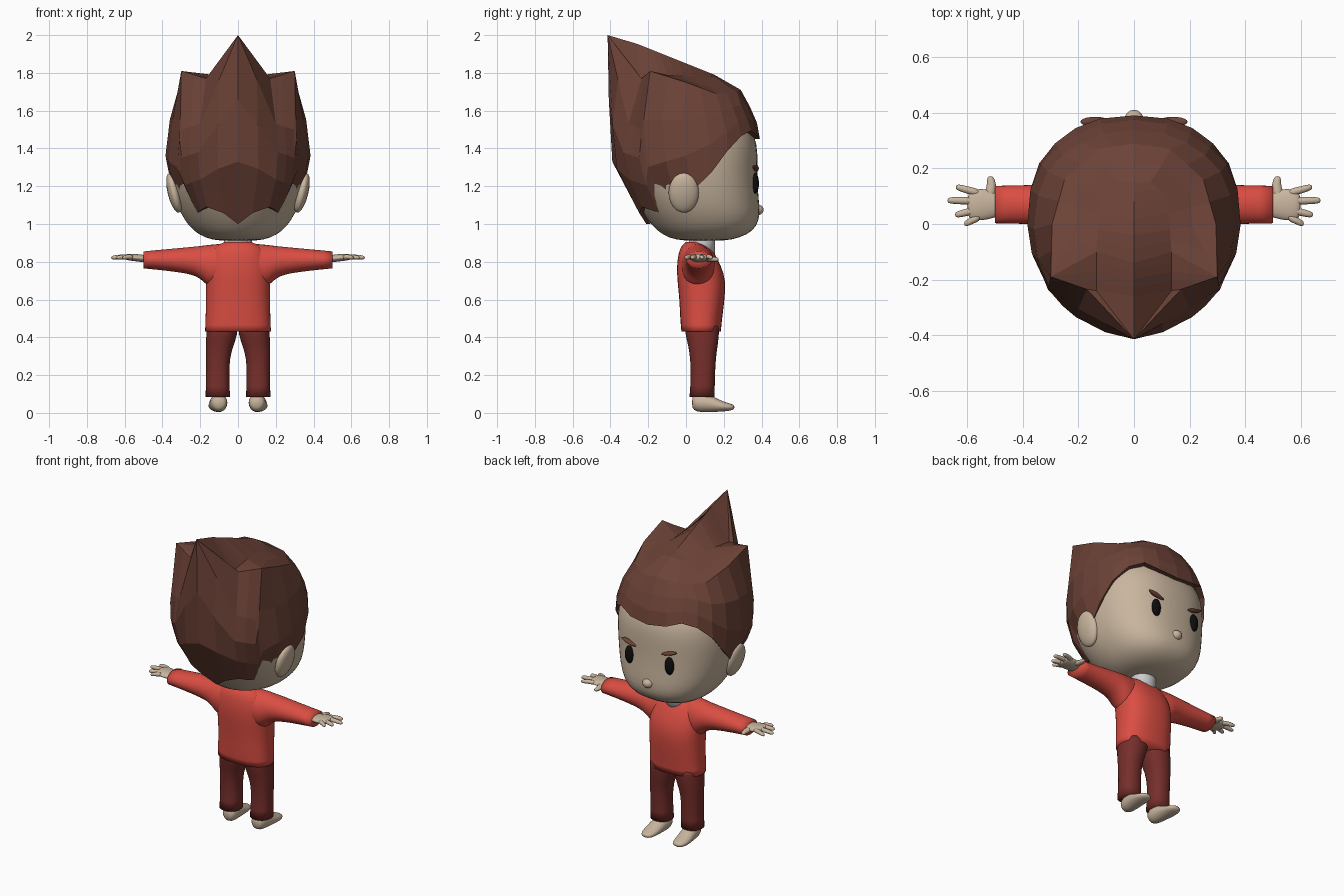
import bpy, bmesh
from math import sin, cos, pi, radians
from mathutils import Vector

if "Cube" in bpy.data.objects:
    bpy.data.objects.remove(bpy.data.objects["Cube"])


def material(name, r, g, b):
    m = bpy.data.materials.new(name)
    m.diffuse_color = (r, g, b, 1)
    m.use_nodes = True
    m.node_tree.nodes["Principled BSDF"].inputs["Base Color"].default_value = m.diffuse_color
    return m


SKIN = material("skin", .58, .46, .34)
HAIR = material("hair_brown", .15, .055, .038)
RED = material("sweater_red", .70, .075, .055)
DARK = material("trouser_red", .18, .028, .024)
BLACK = material("eye_black", .004, .004, .004)


def finish(name, bm, mat=None, mirror=False, sub=0, smooth=True):
    bmesh.ops.recalc_face_normals(bm, faces=bm.faces)
    me = bpy.data.meshes.new(name)
    bm.to_mesh(me)
    bm.free()
    ob = bpy.data.objects.new(name, me)
    bpy.context.collection.objects.link(ob)
    if mat:
        me.materials.append(mat)
    if mirror:
        ob.modifiers.new("mirror", "MIRROR").use_mirror_merge = False
    if sub:
        s = ob.modifiers.new("smooth", "SUBSURF")
        s.levels = s.render_levels = sub
    me.shade_smooth() if smooth else me.shade_flat()
    return ob


def loft(name, rings, mat=None, mirror=False, sub=1, crisp=False):
    """Skin a stack of closed rings; crisp keeps the end rims sharp."""
    bm = bmesh.new()
    vs = [[bm.verts.new(p) for p in r] for r in rings]
    n = len(vs[0])
    for a, b in zip(vs, vs[1:]):
        for i in range(n):
            bm.faces.new((a[i], a[(i + 1) % n], b[(i + 1) % n], b[i]))
    caps = [bm.faces.new(vs[0]), bm.faces.new(vs[-1])]
    if crisp:
        crease = bm.edges.layers.float.new("crease_edge")
        for f in caps:
            for e in f.edges:
                e[crease] = 1
    return finish(name, bm, mat, mirror, sub)


def spow(v, p):
    return (1 if v >= 0 else -1) * abs(v) ** (2 / p)


def tube(name, axis, sections, mat=None, mirror=True, n=16, p=2, crisp=False):
    """Sections along an axis: (position, u, v, radius u, radius v)."""
    rings = []
    for t, u, v, ru, rv in sections:
        ring = []
        for i in range(n):
            a = 2 * pi * i / n
            pu, pv = u + ru * spow(cos(a), p), v + rv * spow(sin(a), p)
            ring.append({"x": (t, pu, pv), "y": (pu, t, pv), "z": (pu, pv, t)}[axis])
        rings.append(ring)
    return loft(name, rings, mat, mirror, 1, crisp)


def blob(name, loc, scale, mat, rot_y=0.0, mirror=True):
    bm = bmesh.new()
    bmesh.ops.create_uvsphere(bm, u_segments=20, v_segments=12, radius=1)
    from mathutils import Matrix
    m = Matrix.Translation(loc) @ Matrix.Rotation(rot_y, 4, "Y") @ Matrix.Diagonal((*scale, 1))
    bm.transform(m)
    return finish(name, bm, mat, mirror)


def lookup(table, t):
    """Linear interpolation in rows whose first number is the key."""
    t = min(max(t, table[0][0]), table[-1][0])
    for a, b in zip(table, table[1:]):
        if t <= b[0]:
            k = (t - a[0]) / (b[0] - a[0])
            return [x + (y - x) * k for x, y in zip(a[1:], b[1:])]


def surface(profile, ang, z):
    """Point on an egg shape; profile rows are z, half width, front, back."""
    w, f, b = lookup(profile, z)
    c, p = (f + b) / 2, 2.4 if cos(ang) > 0 else 2
    return Vector((w * spow(sin(ang), p), c + (f - b) / 2 * spow(cos(ang), p), z))


# Head
head = [(.91, .10, .20, -.01), (.925, .17, .28, -.09), (.96, .235, .355, -.15),
        (1.02, .285, .392, -.205), (1.10, .325, .39, -.265), (1.2, .352, .38, -.32),
        (1.32, .368, .38, -.36), (1.42, .366, .38, -.37), (1.52, .335, .345, -.33),
        (1.6, .25, .25, -.24), (1.64, .13, .13, -.12)]
loft("head", [[surface(head, 2 * pi * i / 32, r[0]) for i in range(32)] for r in head], SKIN)
blob("nose", (0, .375, 1.075), (.035, .036, .03), SKIN, mirror=False)
blob("ear", (.338, -.012, 1.165), (.034, .08, .108), SKIN, radians(14))
blob("eye", (.14, .366, 1.215), (.03, .02, .055), BLACK)
blob("eyebrow", (.14, .368, 1.295), (.055, .018, .011), HAIR, radians(-16))

# Hair: columns from the hairline up the wall, over the spiky rim, to the ridge
wall = [(1.0, .20, .39, -.21), (1.08, .30, .39, -.28), (1.2, .362, .39, -.345),
        (1.3, .381, .39, -.385), (1.4, .386, .392, -.402), (1.5, .375, .39, -.405),
        (1.6, .348, .35, -.407), (1.7, .32, .295, -.41), (1.8, .30, .2, -.412), (2, .3, .2, -.415)]
hairline = [(0, 1.45), (15, 1.465), (30, 1.495), (45, 1.465), (60, 1.385), (75, 1.27),
            (90, 1.17), (106, 1.11), (122, 1.05), (129, 1.06), (147, 1.09), (163, 1.06), (180, 1.0)]
tip, spike = (0, -.415, 2.0), (.30, -.19, 1.81)
# angle, rim, two inner points, y on the centre ridge
stations = [
    (0, (0, .29, 1.71), (0, .22, 1.75), (0, .15, 1.79), .15),
    (30, (.13, .27, 1.70), (.10, .21, 1.735), (.06, .15, 1.785), .15),
    (60, (.25, .16, 1.69), (.20, .13, 1.725), (.12, .10, 1.77), .08),
    (90, (.295, 0, 1.75), (.21, -.01, 1.765), (.13, -.02, 1.79), -.04),
    (122, spike, spike, (.135, -.10, 1.79), -.14),
    (129, (.295, -.24, 1.5), spike, (.135, -.17, 1.78), -.20),
    (147, (.20, -.305, 1.53), (.17, -.235, 1.77), (.135, -.24, 1.77), -.26),
    (180, tip, tip, tip, -.415)]
rows = [(s[0], *s[1], *s[2], *s[3], 0, s[4], 1.85 - .4 * s[4] if s[0] < 180 else 2.0) for s in stations]
angles = sorted([s[0] for s in stations] + [(a[0] + b[0]) / 2 for a, b in zip(stations, stations[1:])])
bm = bmesh.new()
for side in (1, -1):
    columns = []
    for deg in angles:
        v = lookup(rows, deg)
        top = [Vector(v[i:i + 3]) for i in (0, 3, 6, 9)]
        low = lookup(hairline, deg)[0]
        col = [surface(wall, radians(deg), low + (top[0].z - low) * k) for k in (0, .33, .66)]
        c = Vector((0, .02, low))
        col = [c + (col[0] - c) * .9] + col + top
        columns.append([bm.verts.new((q.x * side, q.y, q.z)) for q in col])
    for a, b in zip(columns, columns[1:]):
        for i in range(len(a) - 1):
            bm.faces.new((a[i], b[i], b[i + 1], a[i + 1]))
bmesh.ops.remove_doubles(bm, verts=bm.verts, dist=.0005)
bmesh.ops.dissolve_degenerate(bm, edges=bm.edges, dist=.0005)
finish("hair", bm, HAIR, smooth=False)

# Neck
tube("neck", "z", [(.82, 0, .085, .075, .07), (.97, 0, .085, .075, .07)], None, False, crisp=True)

# Sweater body and sleeves
tube("sweater_body", "z", [
    (.43, 0, .08, .176, .105), (.5, 0, .08, .173, .112), (.6, 0, .085, .17, .12),
    (.7, 0, .083, .172, .13), (.78, 0, .068, .172, .118), (.85, 0, .055, .15, .095),
    (.885, 0, .045, .12, .07), (.905, 0, .035, .07, .035)], RED, False, 24, 2.4, True)
tube("sleeve", "x", [
    (.06, .055, .785, .085, .115), (.15, .065, .775, .09, .118), (.18, .068, .79, .085, .098),
    (.22, .07, .803, .08, .08), (.28, .07, .808, .075, .069), (.4, .07, .81, .071, .056),
    (.5, .07, .81, .069, .046)], RED, crisp=True)

# Trousers
tube("trouser_leg", "z", [
    (.085, .107, .085, .066, .068), (.2, .108, .09, .062, .064), (.3, .107, .09, .065, .07),
    (.36, .096, .09, .076, .08), (.42, .085, .085, .084, .092), (.46, .083, .085, .083, .09)],
    DARK, p=2.3, crisp=True)

# Feet
tube("foot", "y", [
    (.03, .1, .055, .03, .03), (.055, .1, .055, .046, .052), (.12, .104, .052, .048, .05),
    (.18, .11, .036, .05, .03), (.235, .11, .03, .042, .02), (.258, .11, .03, .02, .01)], SKIN)

# Hands: palm, fingers, thumb
tube("palm", "x", [
    (.47, .07, .815, .04, .02), (.51, .07, .818, .05, .02), (.55, .07, .823, .06, .02),
    (.585, .068, .825, .055, .017), (.6, .068, .825, .04, .012)], SKIN)
for i, (y0, x1, y1) in enumerate([(.11, .642, .132), (.083, .672, .085), (.053, .645, .034), (.027, .612, .002)]):
    tube("finger_%d" % (i + 1), "x", [
        (.55, y0, .824, .017, .015), (.55 + (x1 - .55) * .6, y0 + (y1 - y0) * .6, .827, .014, .013),
        (x1 - .01, y1, .822, .013, .012), (x1, y1, .822, .007, .006)], SKIN, n=10)
tube("thumb", "y", [
    (.09, .525, .818, .028, .017), (.13, .512, .815, .018, .015),
    (.16, .515, .812, .016, .013), (.173, .518, .812, .008, .007)], SKIN, n=10)
